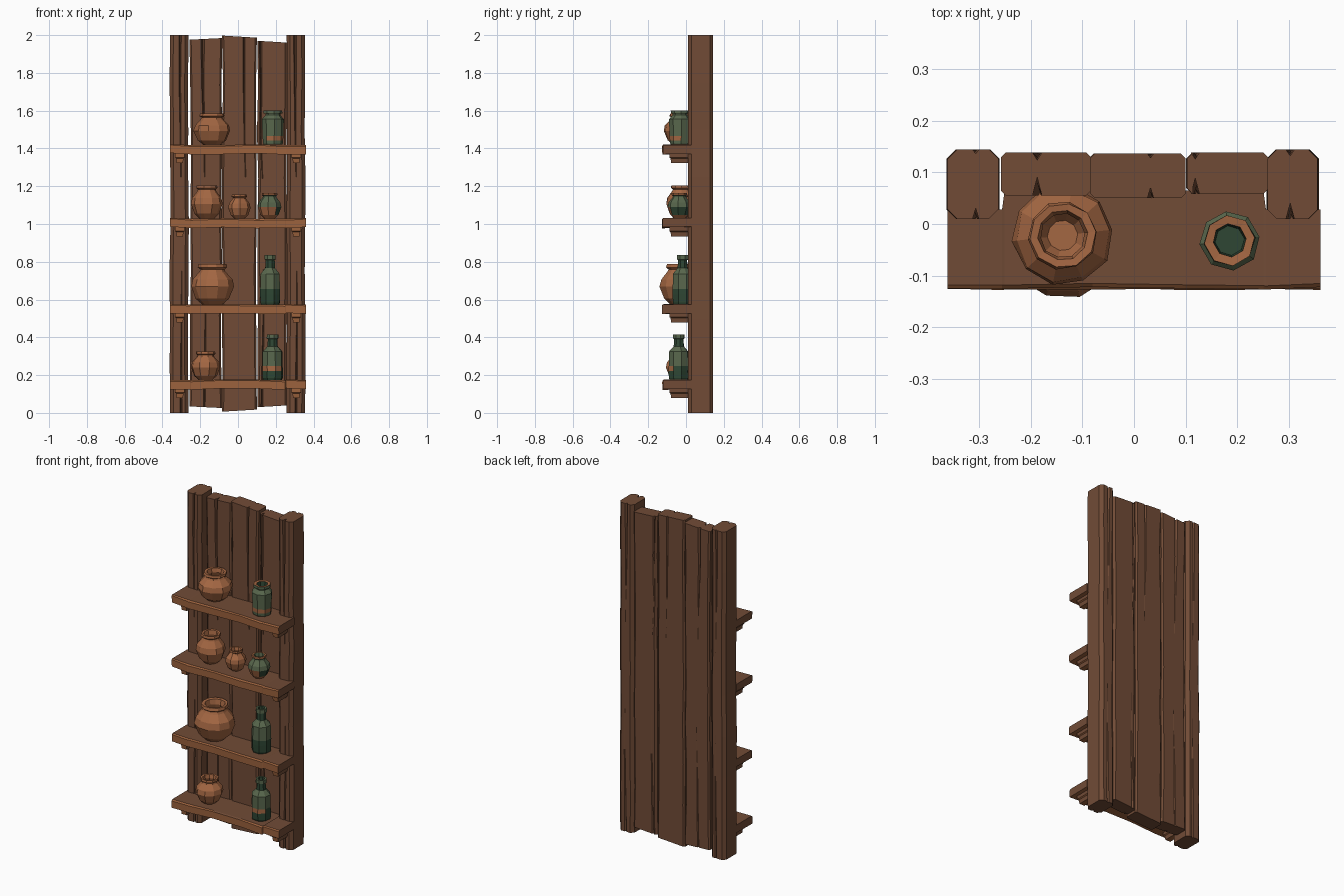
import bpy, bmesh, math, random
from mathutils import Vector

if "Cube" in bpy.data.objects:
    bpy.data.objects.remove(bpy.data.objects["Cube"])

random.seed(4)


def mat(name, r, g, b):
    m = bpy.data.materials.new(name)
    m.diffuse_color = (r, g, b, 1)
    m.use_nodes = True
    m.node_tree.nodes["Principled BSDF"].inputs["Base Color"].default_value = m.diffuse_color
    return m


DARK = mat("dark wood", 0.165, 0.071, 0.037)
LIGHT = mat("worn light wood", 0.34, 0.125, 0.048)
CLAY = mat("terracotta", 0.37, 0.135, 0.055)
GREEN = mat("bottle green", 0.098, 0.135, 0.073)
DEEP = mat("deep green", 0.028, 0.062, 0.034)


def skin(name, rings, mats, rule=None, closed=False):
    """Skin equal-length rings of points; rule(face) picks the material index."""
    bm = bmesh.new()
    vs = [[bm.verts.new(p) for p in ring] for ring in rings]
    n = len(vs[0])
    for a, b in zip(vs, vs[1:]):
        for i in range(n):
            j = (i + 1) % n
            bm.faces.new((a[i], a[j], b[j], b[i]))
    bm.faces.new(vs[0][::-1])
    bm.faces.new(vs[-1])
    bmesh.ops.recalc_face_normals(bm, faces=bm.faces)
    if rule:
        for f in bm.faces:
            f.material_index = rule(f)
    me = bpy.data.meshes.new(name)
    bm.to_mesh(me)
    bm.free()
    for m in mats:
        me.materials.append(m)
    ob = bpy.data.objects.new(name, me)
    bpy.context.collection.objects.link(ob)
    return ob


def board(name, x0, x1, y0, y1, z0, z1, c, crack, slant=0.0, wob=0.005, wear=0.0):
    """Upright board: chamfered section, wavy edges, cracks on both faces.
    crack = (position 0-1, depth at bottom, depth at top)."""
    rings = []
    steps = 8
    for k in range(steps + 1):
        t = k / steps
        end = k in (0, steps)
        j = [0 if end else random.uniform(-wob, wob) for _ in range(2)]
        a, b = x0 + j[0], x1 + j[1]
        if not end and wear:        # worn inwards between the ends
            a, b = a + wear, b - wear
        g = a + (b - a) * (crack[0] + 0.05 * math.sin(5 * t))
        d = max(crack[1] * (1 - 3 * t), crack[2] * (3 * t - 2), 0)
        w = 0.002 + d * 0.2
        prof = [(a + c, y0), (g - w, y0), (g, y0 + d), (g + w, y0), (b - c, y0),
                (b, y0 + c), (b, y1 - c), (b - c, y1), (g + w, y1),
                (g, y1 - d * 0.4), (g - w, y1), (a + c, y1), (a, y1 - c), (a, y0 + c)]
        z = z0 + (z1 - z0) * t
        s = slant if k == steps else -slant if k == 0 else 0
        rings.append([(x, y, z + s * (x - (x0 + x1) / 2)) for x, y in prof])
    return skin(name, rings, [DARK])


# Corner posts
board("left_post", -0.36, -0.262, 0.01, 0.144, 0, 2, 0.018, (0.6, 0.02, 0.02), wob=0.003)
board("right_post", 0.258, 0.355, 0.01, 0.144, 0, 2, 0.018, (0.5, 0.02, 0.03), wob=0.003)

# Back planks with uneven ends
board("left_plank", -0.257, -0.083, 0.055, 0.138, 0.03, 1.98, 0.009, (0.45, 0.015, 0.035), 0.05, 0.004, 0.004)
board("middle_plank", -0.085, 0.100, 0.050, 0.136, 0.012, 1.992, 0.009, (0.68, 0.0, 0.02), -0.06, 0.004, 0.002)
board("right_plank", 0.102, 0.262, 0.058, 0.138, 0.035, 1.965, 0.012, (0.15, 0.02, 0.03), -0.06, 0.004, 0.002)

# Shelves with pale front and underside, each on two small brackets
SHELVES = [0.175, 0.575, 1.03, 1.42]


def worn(f):
    return 1 if f.normal.y < -0.6 or f.normal.z < -0.6 else 0


for n, top in enumerate(SHELVES):
    rings = []
    for x in (-0.36, -0.255, -0.25, -0.08, 0.1, 0.25, 0.255, 0.36):
        dz, dy = random.uniform(-0.005, 0.004), random.uniform(-0.003, 0.004)
        back = 0.065 if abs(x) < 0.252 else 0.028
        rings.append([(x, -0.124 + dy, top - 0.048 + dz), (x, back, top - 0.046 + dz),
                      (x, back, top + dz * 0.5), (x, -0.118 + dy, top + dz * 0.5),
                      (x, -0.125 + dy, top - 0.006 + dz)])
    skin(f"shelf_{n + 1}", rings, [DARK, LIGHT], worn)
    for side in (-1, 1):
        cx = side * 0.308
        rings = [[(cx - w, y, z), (cx + w, y, z), (cx + w, 0.03, z), (cx - w, 0.03, z)]
                 for w, y, z in ((0.017, -0.078, top - 0.097), (0.019, -0.082, top - 0.072),
                                 (0.026, -0.088, top - 0.068), (0.026, -0.088, top - 0.04))]
        skin(f"bracket_{n + 1}_{'left' if side < 0 else 'right'}", rings, [DARK, LIGHT], worn)

# Lathe profiles as (radius, height) fractions, running up outside and down inside
POT = [(0.48, 0), (0.78, 0.14), (1, 0.44), (0.93, 0.62), (0.62, 0.81), (0.56, 0.87),
       (0.68, 0.92), (0.65, 1), (0.5, 0.99), (0.44, 0.85), (0.6, 0.6), (0.3, 0.35)]
TALL = [(0.92, 0), (1, 0.04), (1, 0.2), (1, 0.31), (0.97, 0.62), (0.5, 0.74),
        (0.47, 0.9), (0.58, 0.91), (0.56, 1), (0.36, 1), (0.34, 0.8)]
JAR = [(0.85, 0), (0.92, 0.04), (0.95, 0.12), (0.97, 0.25), (1, 0.74), (0.68, 0.86),
       (0.68, 0.9), (0.86, 0.91), (0.84, 1), (0.56, 0.99), (0.5, 0.7)]


def lathe(name, prof, x, y, z, r, h, sides, mats, rule=None):
    turn = random.random()
    rings = []
    for pr, pz in prof:
        rings.append([])
        for i in range(sides):
            a = 2 * math.pi * (i + turn) / sides
            q = pr * r * random.uniform(0.97, 1.02)
            rings[-1].append((x + q * math.cos(a), y + q * math.sin(a), z + pz * h))
    fn = (lambda f: rule((f.calc_center_median().z - z) / h, f.normal,
                         (f.calc_center_median() - Vector((x, y, z))).xy.length / r)) if rule else None
    return skin(name, rings, mats, fn)


# Terracotta pots
S1, S2, S3, S4 = SHELVES
for name, x, y, z, r, h, sides in (
        ("pot_bottom_shelf", -0.172, -0.03, S1, 0.078, 0.15, 9),
        ("large_pot", -0.135, -0.03, S2, 0.115, 0.212, 11),
        ("pot_third_shelf", -0.165, -0.025, S3, 0.083, 0.175, 10),
        ("tiny_pot", 0.007, -0.03, S3, 0.06, 0.125, 8),
        ("pot_top_shelf", -0.138, -0.022, S4, 0.098, 0.165, 10)):
    lathe(name, POT, x, y, z, r, h, sides, [CLAY])


# Green glassware: 0 green, 1 deep green, 2 terracotta
def bottle_rule(t, n, d):
    if d < 0.45 and 0.74 < t < 0.98 and abs(n.z) < 0.5:
        return 1
    return 1 if t < 0.3 else 0


def label_rule(t, n, d):
    if 0.2 < t < 0.31 and n.x + n.y < 0.3:
        return 2
    return bottle_rule(t + 0.02, n, d)


def jar_rule(t, n, d):
    if 0.1 < t < 0.25 and n.y < 0.4 and n.x > -0.6:
        return 2
    if t > 0.985:
        return 2
    return 1 if d < 0.6 and 0.68 < t < 0.98 else 0


def green_pot_rule(t, n, d):
    if t > 0.94 or (0.25 < t < 0.5 and n.x < 0.3) or t < 0.1:
        return 2
    return 1 if t < 0.3 else 0


GLASS = [GREEN, DEEP, CLAY]
lathe("bottle_bottom_shelf", TALL, 0.183, -0.038, S1, 0.056, 0.24, 8, GLASS, label_rule)
lathe("bottle_second_shelf", TALL, 0.17, -0.018, S2, 0.056, 0.26, 8, GLASS, bottle_rule)
lathe("green_pot", POT, 0.167, -0.035, S3, 0.062, 0.135, 8, GLASS, green_pot_rule)
lathe("jar_top_shelf", JAR, 0.185, -0.032, S4, 0.058, 0.182, 8, GLASS, jar_rule)
